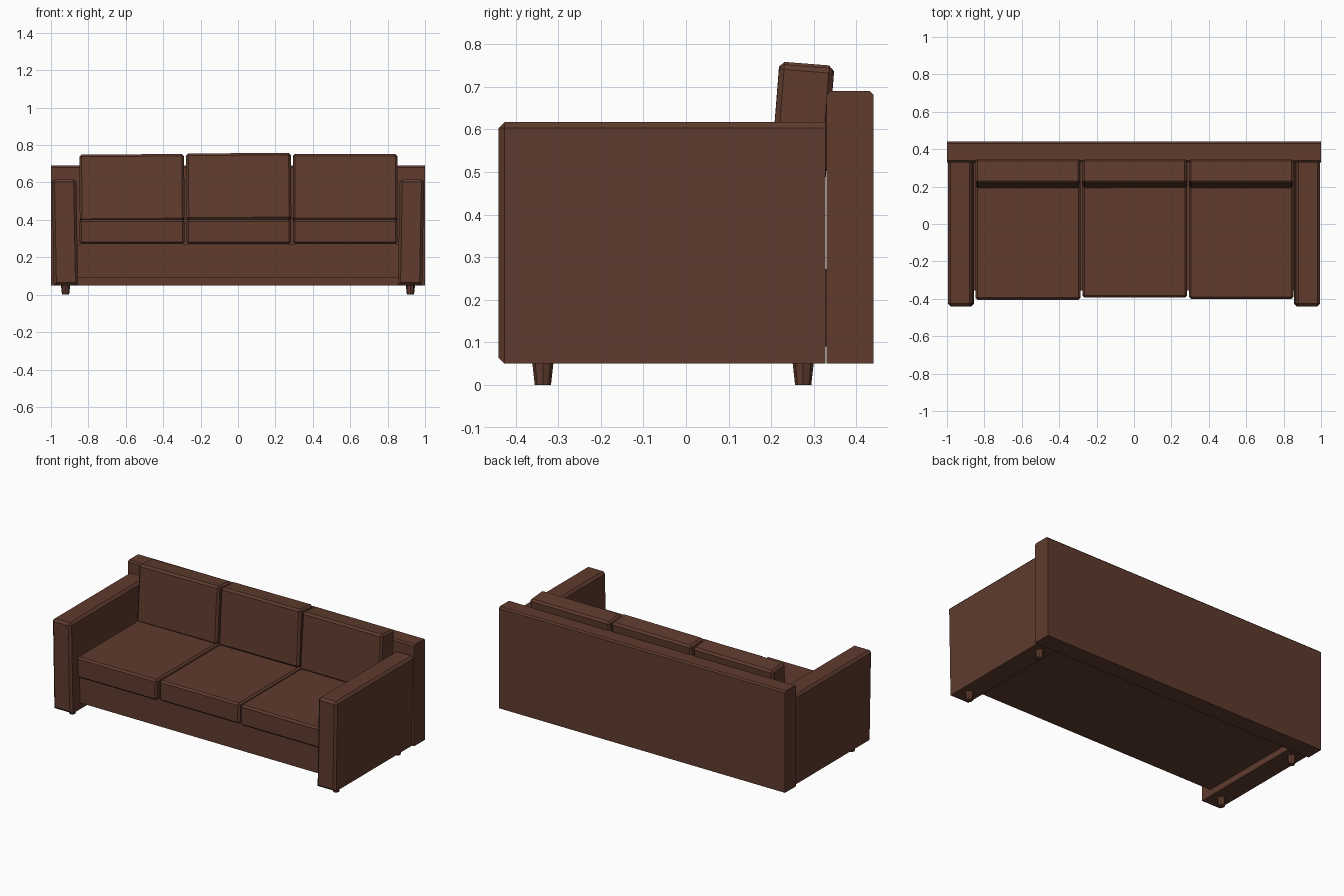
import bpy, bmesh, math
from mathutils import Matrix, Euler, Vector

if "Cube" in bpy.data.objects:
    bpy.data.objects.remove(bpy.data.objects["Cube"])

brown = bpy.data.materials.new("brown upholstery")
brown.diffuse_color = (0.115, 0.044, 0.027, 1)
brown.use_nodes = True
brown.node_tree.nodes["Principled BSDF"].inputs["Base Color"].default_value = brown.diffuse_color


def finish(bm, name):
    bmesh.ops.recalc_face_normals(bm, faces=bm.faces)
    me = bpy.data.meshes.new(name)
    bm.to_mesh(me)
    bm.free()
    me.materials.append(brown)
    ob = bpy.data.objects.new(name, me)
    bpy.context.collection.objects.link(ob)
    return ob


def box(name, lo, hi, bevel=0.0, pick=lambda m: True, rot=(0, 0, 0), shear=0.0):
    """Box between two corners; bevel the edges whose unit-cube midpoint passes pick."""
    lo, hi = Vector(lo), Vector(hi)
    size, mid = hi - lo, (lo + hi) / 2
    bm = bmesh.new()
    bmesh.ops.create_cube(bm, size=1)
    edges = [e for e in bm.edges if pick((e.verts[0].co + e.verts[1].co) / 2)]
    for v in bm.verts:
        v.co = Vector(a * b for a, b in zip(v.co, size))
    if bevel:
        bmesh.ops.bevel(bm, geom=edges, offset=bevel, offset_type='OFFSET',
                        segments=1, affect='EDGES', profile=0.5)
    for v in bm.verts:
        v.co.x += shear * v.co.z
    R = Euler([math.radians(a) for a in rot]).to_matrix().to_4x4()
    bmesh.ops.transform(bm, matrix=Matrix.Translation(mid) @ R, verts=bm.verts)
    return finish(bm, name)


# frame: back panel and seat base
box("back_panel", (-1, 0.33, 0.05), (1, 0.44, 0.69), 0.009,
    lambda m: m.z > 0.4 and abs(m.x) < 0.1)
box("seat_base", (-0.86, -0.355, 0.09), (0.86, 0.335, 0.272))

# arms leaning slightly outward, with feet below
for side, s in (("left", -1), ("right", 1)):
    box(side + "_arm", (s * 0.925 - 0.065, -0.44, 0.05),
        (s * 0.925 + 0.065, 0.328, 0.617), 0.014,
        lambda m: m.y < -0.4 or (m.z > 0.4 and m.y < 0.4), shear=s * 0.018)
    for end, y in (("front", -0.336), ("rear", 0.275)):
        bm = bmesh.new()
        bmesh.ops.create_cone(bm, cap_ends=True, segments=8, radius1=0.019,
                              radius2=0.025, depth=0.054)
        bmesh.ops.transform(bm, matrix=Matrix.Translation((s * 0.922, y, 0.027)),
                            verts=bm.verts)
        finish(bm, f"{side}_{end}_foot")

# seat cushions and leaning back cushions
for name, x, y, top, roll in (("left", -0.567, -0.405, 0.750, -0.4),
                              ("middle", 0.004, -0.394, 0.756, -0.4),
                              ("right", 0.573, -0.4, 0.752, 0.0)):
    box(name + "_seat_cushion", (x - 0.28, y, 0.272), (x + 0.28, 0.24, 0.402), 0.011)
    box(name + "_back_cushion", (x - 0.28, 0.205, top - 0.36),
        (x + 0.28, 0.334, top - 0.003), 0.012, rot=(-4.5, roll, 0))
